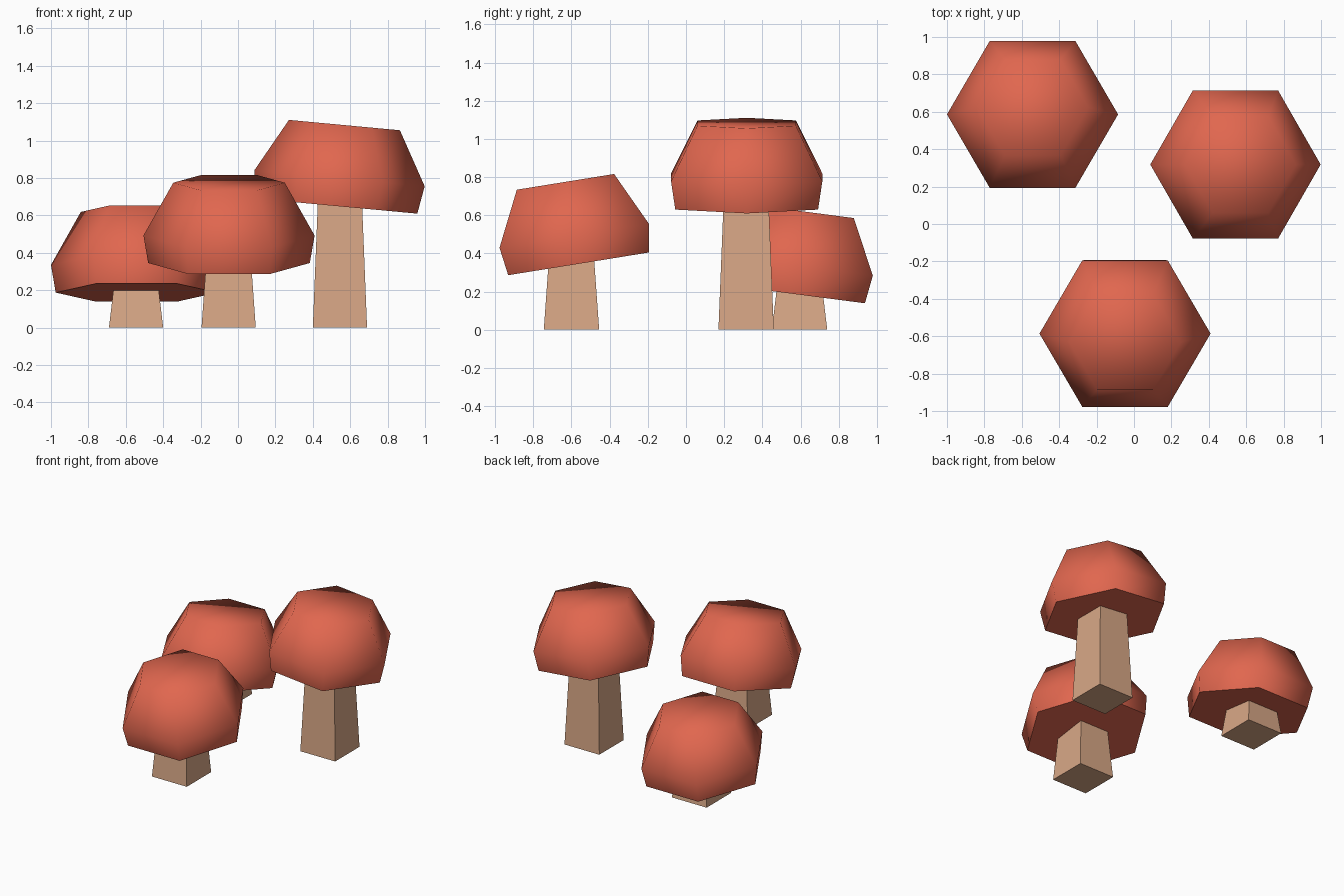
import bpy, bmesh, math
from mathutils import Matrix, Vector

if "Cube" in bpy.data.objects:
    bpy.data.objects.remove(bpy.data.objects["Cube"])


def material(name, colour):
    m = bpy.data.materials.new(name)
    m.diffuse_color = (*colour, 1)
    m.use_nodes = True
    m.node_tree.nodes["Principled BSDF"].inputs["Base Color"].default_value = m.diffuse_color
    return m


RED = material("cap red", (0.75, 0.135, 0.078))
TAN = material("stem tan", (0.69, 0.39, 0.24))


def lathe(name, sides, turn, rings, mat, matrix, smooth=False):
    """Closed low-poly solid from (radius, height) rings."""
    bm = bmesh.new()
    loops = []
    for r, z in rings:
        angles = [turn + 2 * math.pi * i / sides for i in range(sides)]
        loops.append([bm.verts.new((r * math.cos(a), r * math.sin(a), z)) for a in angles])
    for lo, hi in zip(loops, loops[1:]):
        for i in range(sides):
            j = (i + 1) % sides
            bm.faces.new((lo[i], lo[j], hi[j], hi[i]))
    bm.faces.new(loops[0][::-1])
    bm.faces.new(loops[-1])
    mesh = bpy.data.meshes.new(name)
    bm.to_mesh(mesh)
    bm.free()
    mesh.materials.append(mat)
    obj = bpy.data.objects.new(name, mesh)
    bpy.context.collection.objects.link(obj)
    obj.matrix_world = matrix
    if smooth:
        bpy.ops.object.select_all(action='DESELECT')
        obj.select_set(True)
        bpy.context.view_layer.objects.active = obj
        bpy.ops.object.shade_smooth_by_angle(angle=math.radians(75))
    return obj


# Hexagonal cap: underside, widest ring, flat top
CAP = [(0.432, -0.149), (0.4575, 0), (0.298, 0.286)]

# name, stem centre, cap centre (at its widest ring), tilt axis, tilt
MUSHROOMS = [
    ("back_left", (-0.545, 0.595), (-0.5425, 0.586, 0.335), 'X', -0.13),
    ("right", (0.545, 0.315), (0.5425, 0.318, 0.798), 'Y', 0.093),
    ("front", (-0.05, -0.60), (-0.048, -0.586, 0.4925), 'X', 0.16),
]

for name, (sx, sy), cap, axis, tilt in MUSHROOMS:
    # Square tapered stem, ending just inside the cap
    top = cap[2] - 0.10
    lathe(name + "_stem", 4, math.pi / 4,
          [(0.145 * math.sqrt(2), 0), (0.117 * math.sqrt(2), top)],
          TAN, Matrix.Translation((sx, sy, 0)))
    # Tilted cap
    lathe(name + "_cap", 6, 0, CAP, RED,
          Matrix.Translation(Vector(cap)) @ Matrix.Rotation(tilt, 4, axis), smooth=True)
